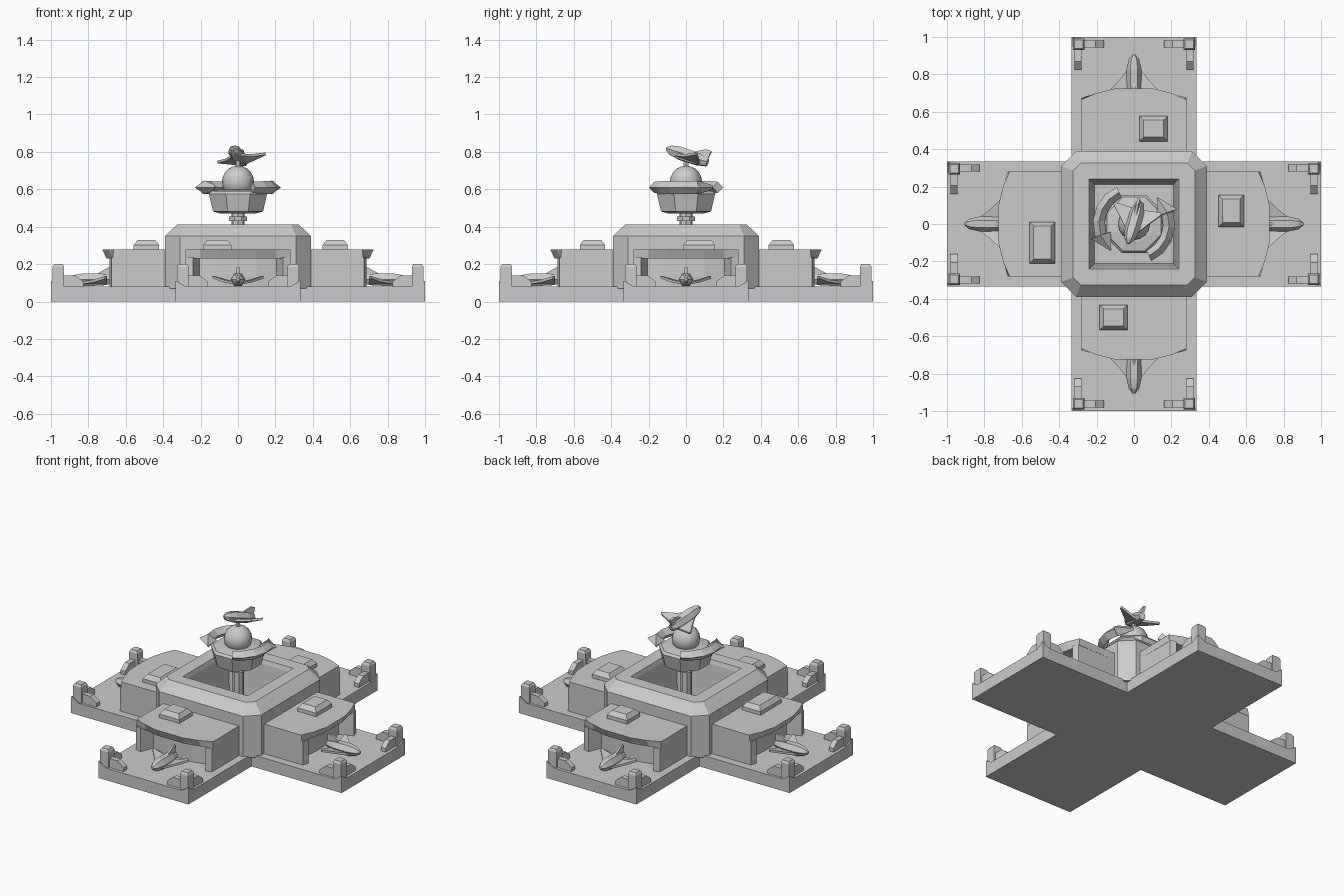
import bpy, bmesh
from math import radians, cos, sin, pi
from mathutils import Matrix, Vector

if "Cube" in bpy.data.objects:
    bpy.data.objects.remove(bpy.data.objects["Cube"])

ID = Matrix.Identity(4)

def loft(name, rings, M=ID):
    """Skin a stack of equal-sized point rings and cap both ends."""
    bm = bmesh.new()
    vs = [[bm.verts.new(M @ Vector(p)) for p in r] for r in rings]
    n = len(rings[0])
    for a, b in zip(vs, vs[1:]):
        for i in range(n):
            j = (i + 1) % n
            bm.faces.new((a[i], a[j], b[j], b[i]))
    bm.faces.new(vs[0])
    bm.faces.new(vs[-1])
    bmesh.ops.remove_doubles(bm, verts=bm.verts, dist=1e-5)
    bmesh.ops.recalc_face_normals(bm, faces=bm.faces)
    me = bpy.data.meshes.new(name)
    bm.to_mesh(me)
    bm.free()
    ob = bpy.data.objects.new(name, me)
    bpy.context.collection.objects.link(ob)
    return ob

def prism(name, poly, z0, z1, M=ID):
    return loft(name, [[(x, y, z) for x, y in poly] for z in (z0, z1)], M)

def octo(h, c, z):
    return [(x, y, z) for x, y in ((h, -c), (h, c), (c, h), (-c, h),
                                   (-h, c), (-h, -c), (-c, -h), (c, -h))]

def rect(cx, cy, sx, sy, z):
    return [(cx + a * sx, cy + b * sy, z) for a, b in ((-1, -1), (1, -1), (1, 1), (-1, 1))]

def ngon(n, r, z, off=0.0):
    return [(r * cos(2 * pi * (i + off) / n), r * sin(2 * pi * (i + off) / n), z) for i in range(n)]

def aircraft(name, M):
    # fuselage along y, nose at -y
    secs = [(-.12, .008, .008), (-.095, .028, .024), (-.04, .04, .034), (.06, .038, .032), (.12, .022, .02)]
    loft(name + "_body", [[(w * cos(pi * i / 3), y, h * sin(pi * i / 3) * 1.15) for i in range(6)]
                          for y, w, h in secs], M)
    for s in (-1, 1):
        # swept wing
        plan = ((.02, -.06, -.018), (.075, .01, -.008), (.135, .075, .012), (.125, .085, .012), (.02, .085, -.018))
        loft(name + "_wing", [[(s * x, y, z + d) for x, y, z in plan] for d in (-.007, .007)], M)
    # tail fin
    fin = ((.02, .025), (.09, .065), (.12, .065), (.115, .01))
    loft(name + "_fin", [[(x, y, z) for y, z in fin] for x in (-.007, .007)], M)

# cross-shaped base slab
a = .333
prism("base_slab", [(a, -1), (a, -a), (1, -a), (1, a), (a, a), (a, 1),
                    (-a, 1), (-a, a), (-1, a), (-1, -a), (-a, -a), (-a, -1)], 0, .08)

# four arms: hangar, aircraft, corner posts and barriers
vents = [(-.11, -.50, .075, .068), (-.07, -.52, .085, .068), (-.105, -.51, .075, .068), (.10, -.49, .11, .068)]
vents[1] = (.07, -.52, .085, .068)
for k in range(4):
    M = Matrix.Rotation(k * pi / 2, 4, 'Z')
    # U-shaped hangar walls with open doorway
    wall = [(.28, -.35), (.28, -.675), (.24, -.688), (.205, -.60), (.10, -.625)]
    prism("hangar_walls", wall + [(-x, y) for x, y in reversed(wall)], .08, .235, M)
    # curved roof, lip leaning inward underneath
    front = [(.28, -.35), (.282, -.665), (.2, -.70), (.1, -.725)]
    front += [(-x, y) for x, y in reversed(front)]
    loft("hangar_roof", [[(x, y + (.022 if abs(x) < .25 else -.005), z) for x, y in front] if z < .25 else
                         [(x, y, z) for x, y in front] for z in (.23, .278)], M)
    # roof vent
    cx, cy, sx, sy = vents[k]
    loft("roof_vent", [rect(cx, cy, sx, sy, .275), rect(cx, cy, sx, sy, .302),
                       rect(cx, cy, sx - .022, sy - .022, .33)], M)
    aircraft("parked_aircraft", M @ Matrix.Translation((0, -.785, .117)))
    for s in (-1, 1):
        N = M @ Matrix.Diagonal((s, 1, 1, 1))
        # corner post
        loft("corner_post", [rect(.295, -.96, .031, .031, .08), rect(.295, -.96, .031, .031, .185),
                             rect(.295, -.96, .023, .023, .2)], N)
        # sloped barriers in both directions from the post
        prof = ((0, .08), (0, .14), (.06, .14), (.105, .105), (.105, .08))
        loft("barrier_x", [[(.265 - t, y, z) for t, z in prof] for y in (-.98, -.945)], N)
        loft("barrier_y", [[(x, -.93 + t, z) for t, z in prof] for x in (.28, .317)], N)
        # thin raised curb at the outer corner
        curb = ((0, .08), (0, .11), (.055, .08))
        loft("curb_front", [[(a - t, y, z) for t, z in curb] for y in (-1, -.985)], N)
        loft("curb_side", [[(x, -1 + t, z) for t, z in curb] for x in (a, a - .015)], N)

# central block with sloped shoulders and a square pit
loft("central_block", [octo(.39, .31, .07), octo(.39, .31, .35), octo(.325, .285, .412),
                       octo(.24, .24, .412), octo(.232, .232, .385), octo(.21, .21, .12)])

# tower: mast, collar, bowl
loft("mast", [ngon(8, .036, .1), ngon(8, .036, .5)])
loft("mast_collar", [ngon(8, .052, .43, .5), ngon(8, .052, .455, .5)])
loft("tower_bowl", [ngon(8, .10, .47, .5), ngon(8, .145, .482, .5), ngon(8, .168, .575, .5),
                    ngon(8, .155, .59, .5), ngon(8, .10, .60, .5)])

# globe
bpy.ops.mesh.primitive_uv_sphere_add(segments=16, ring_count=10, radius=.086, location=(0, 0, .64))
globe = bpy.context.object
globe.name = "globe"
bpy.ops.object.shade_smooth_by_angle(angle=radians(40))
loft("aircraft_stand", [ngon(6, .016, .71), ngon(6, .012, .78)])

# two circling arrows, diamond in section, wider at the head
for k in range(2):
    M = Matrix.Rotation(k * pi, 4, 'Z')
    rings = []
    for ang, w, h in ((115, .03, .03), (135, .032, .033), (155, .032, .035), (175, .032, .035),
                      (198, .032, .035), (199, .056, .037), (229, .003, .012)):
        c, s = cos(radians(ang)), sin(radians(ang))
        rings.append([((.188 + dr) * c, (.188 + dr) * s, .61 + dz)
                      for dr, dz in ((w, 0), (0, h), (-w, 0), (0, -h))])
    loft("circling_arrow", rings, M)

# banking aircraft on top
aircraft("flying_aircraft", Matrix.Translation((0, .005, .78)) @ Matrix.Rotation(radians(-16), 4, 'Z')
         @ Matrix.Rotation(radians(-18), 4, 'X') @ Matrix.Rotation(radians(-10), 4, 'Y'))
